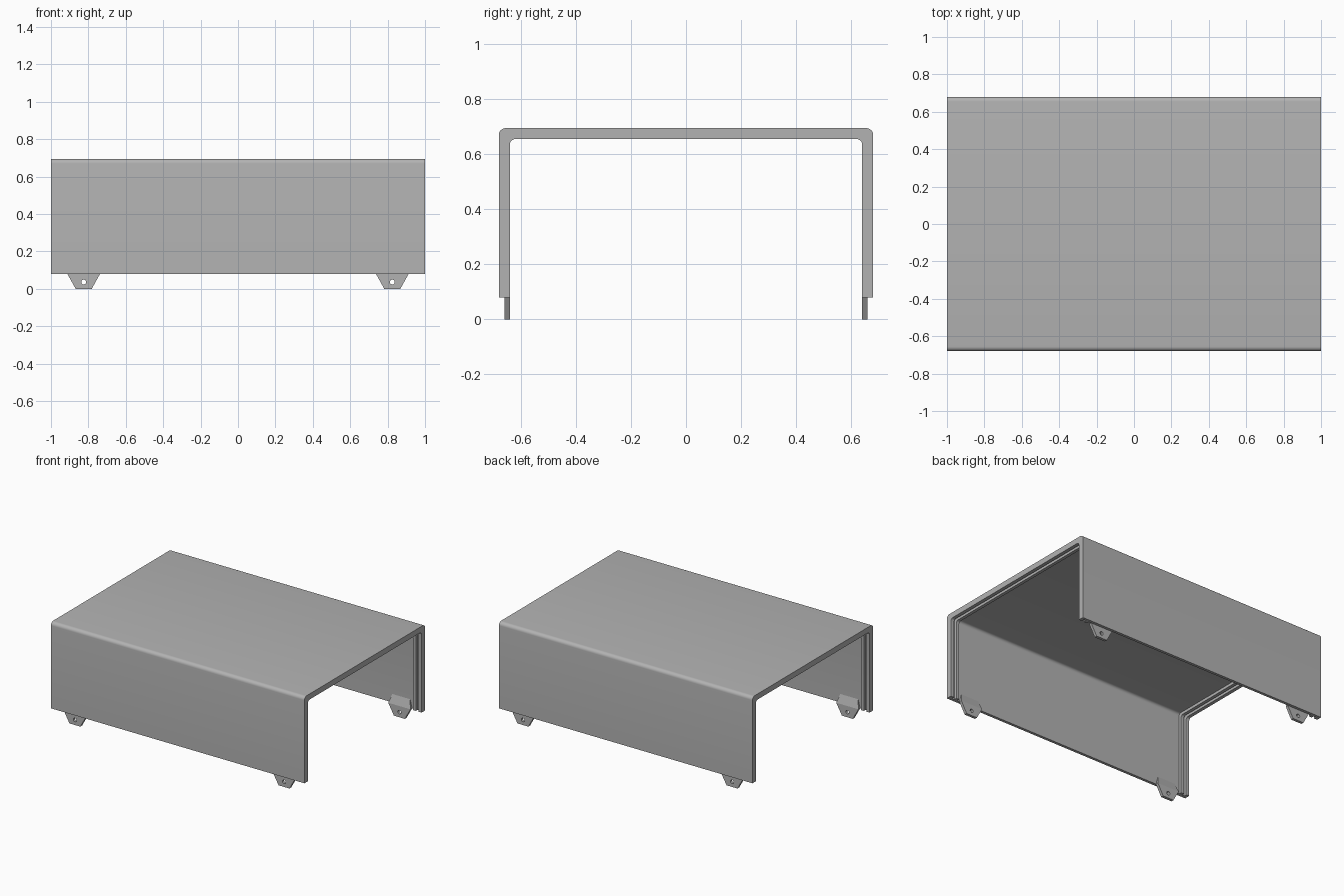
import bpy, bmesh, math
from mathutils import Matrix

if "Cube" in bpy.data.objects:
    bpy.data.objects.remove(bpy.data.objects["Cube"], do_unlink=True)

HALF_Y, TOP, BOTTOM = 0.68, 0.695, 0.08
SHEET, RIM = 0.02, 0.04

grey = bpy.data.materials.new("plain grey")
grey.use_nodes = True
grey.diffuse_color = (0.45, 0.45, 0.45, 1)
grey.node_tree.nodes["Principled BSDF"].inputs["Base Color"].default_value = grey.diffuse_color


def add_object(name, bm):
    bmesh.ops.recalc_face_normals(bm, faces=bm.faces)
    mesh = bpy.data.meshes.new(name)
    bm.to_mesh(mesh)
    bm.free()
    mesh.materials.append(grey)
    obj = bpy.data.objects.new(name, mesh)
    bpy.context.collection.objects.link(obj)
    return obj


def select_only(obj):
    bpy.ops.object.select_all(action='DESELECT')
    obj.select_set(True)
    bpy.context.view_layer.objects.active = obj


def arch(inset, radius, steps=6):
    """Upside-down U path with rounded corners, as (y, z) points."""
    w, t = HALF_Y - inset, TOP - inset
    side = [(w, BOTTOM)]
    for i in range(steps + 1):
        a = math.pi / 2 * i / steps
        side.append((w - radius + radius * math.cos(a), t - radius + radius * math.sin(a)))
    return side + [(-y, z) for y, z in reversed(side)]


# Cover: U section lofted along x, thicker at the two ribs near each end
steps_in = [(1.0, RIM), (0.975, RIM), (0.975, SHEET), (0.955, SHEET),
            (0.955, RIM), (0.932, RIM), (0.932, SHEET)]
stations = [(-x, d) for x, d in steps_in] + list(reversed(steps_in))
bm = bmesh.new()
rings = []
for x, depth in stations:
    section = arch(0, 0.025) + arch(depth, 0.02)[::-1]
    rings.append([bm.verts.new((x, y, z)) for y, z in section])
for a, b in zip(rings, rings[1:]):
    for i in range(len(a)):
        j = (i + 1) % len(a)
        bm.faces.new((a[i], a[j], b[j], b[i]))
bm.faces.new(rings[0])
bm.faces.new(rings[-1])
bmesh.ops.remove_doubles(bm, verts=bm.verts, dist=0.0001)
cover = add_object("cover", bm)
select_only(cover)
bpy.ops.object.shade_smooth_by_angle(angle=math.radians(30))


# Mounting tabs: tapered plates on the inside of the walls, sloped at the top
def mounting_tab(name, x, turn):
    place = Matrix.Rotation(turn, 4, 'Z') @ Matrix.Translation((x, 0, 0))
    outer, inner = HALF_Y - SHEET, HALF_Y - RIM
    bm = bmesh.new()
    for half, z, faces_y in ((0.043, 0, (inner, outer)),
                             (0.0875, BOTTOM, (inner, outer)),
                             (0.07, 0.14, (outer,))):
        for y in faces_y:
            for s in (-1, 1):
                bm.verts.new((s * half, y, z))
    bmesh.ops.convex_hull(bm, input=bm.verts)
    bmesh.ops.dissolve_limit(bm, angle_limit=0.01, verts=bm.verts, edges=bm.edges)
    tab = add_object(name, bm)

    # Screw hole
    bm = bmesh.new()
    bmesh.ops.create_cone(bm, cap_ends=True, segments=20, radius1=0.013, radius2=0.013, depth=0.1,
                          matrix=Matrix.Translation((0, 0.65, 0.036)) @ Matrix.Rotation(math.pi / 2, 4, 'X'))
    cutter = add_object("hole_cutter", bm)
    cutter.hide_render = True
    cut = tab.modifiers.new("screw hole", 'BOOLEAN')
    cut.object, cut.operation, cut.solver = cutter, 'DIFFERENCE', 'EXACT'
    select_only(tab)
    bpy.ops.object.modifier_apply(modifier=cut.name)
    bpy.data.objects.remove(cutter, do_unlink=True)
    tab.data.transform(place)


for end, turn in (("back", 0), ("front", math.pi)):
    for side, x in (("left", 0.825), ("right", -0.825)):
        mounting_tab(f"{end}_{side}_tab", x if end == "back" else -x, turn)
